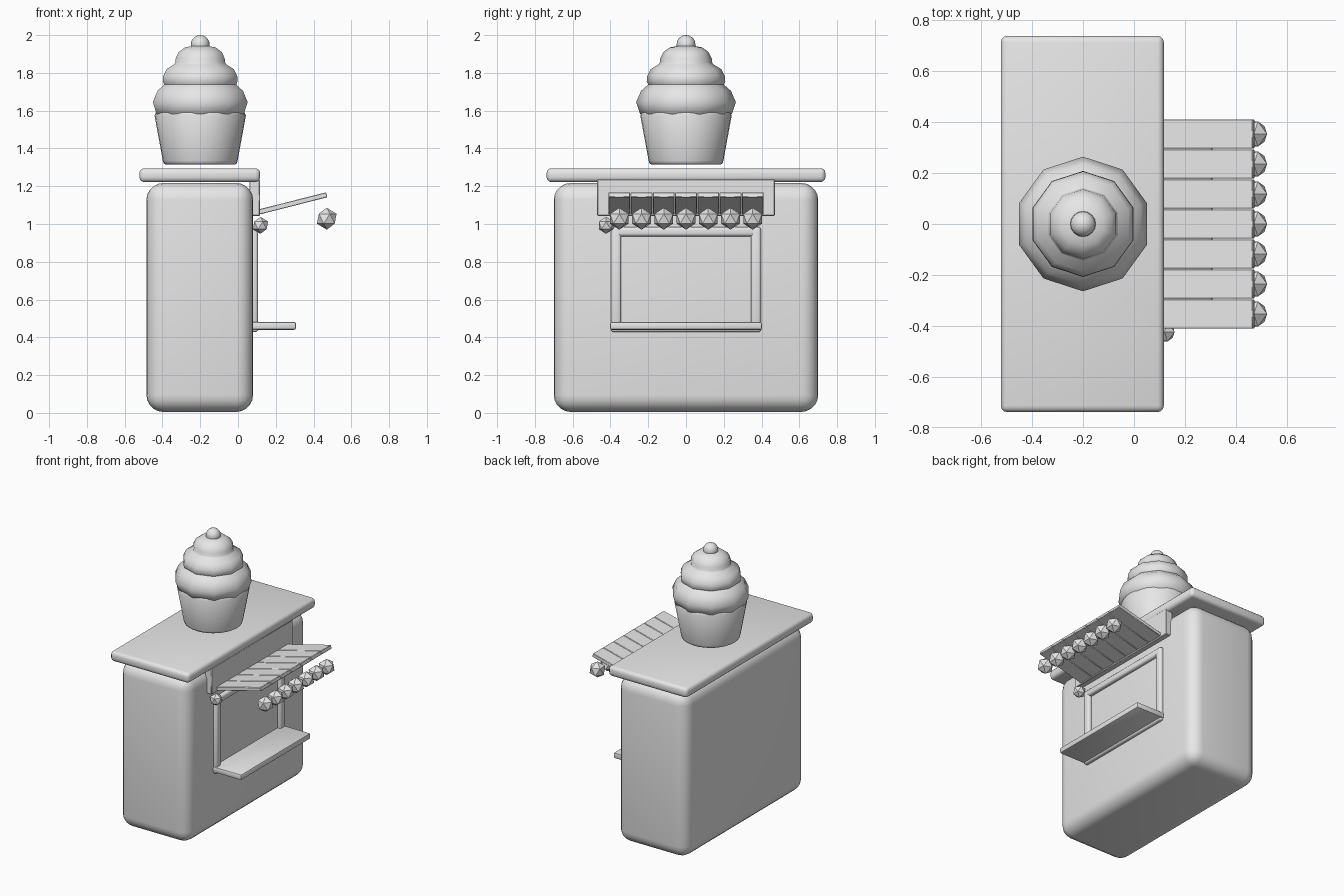
import bpy
import bmesh
import math
from mathutils import Matrix, Vector

if "Cube" in bpy.data.objects:
    bpy.data.objects.remove(bpy.data.objects["Cube"])

grey = bpy.data.materials.new("plain_grey")
grey.diffuse_color = (0.8, 0.8, 0.8, 1)
grey.use_nodes = True
grey.node_tree.nodes["Principled BSDF"].inputs["Base Color"].default_value = grey.diffuse_color


def finish(name, bm, smooth=True, angle=40):
    bmesh.ops.recalc_face_normals(bm, faces=bm.faces[:])
    mesh = bpy.data.meshes.new(name)
    bm.to_mesh(mesh)
    bm.free()
    mesh.materials.append(grey)
    ob = bpy.data.objects.new(name, mesh)
    bpy.context.collection.objects.link(ob)
    if smooth:
        bpy.ops.object.select_all(action='DESELECT')
        ob.select_set(True)
        bpy.context.view_layer.objects.active = ob
        bpy.ops.object.shade_smooth_by_angle(angle=math.radians(angle))
    return ob


def add_box(bm, lo, hi, bevel=0.0, segments=3):
    """Box between two corners, with rounded edges."""
    lo, hi = Vector(lo), Vector(hi)
    tmp = bmesh.new()
    size = hi - lo
    bmesh.ops.create_cube(tmp, size=1, matrix=Matrix.Translation((lo + hi) / 2)
                          @ Matrix.Diagonal((*size, 1)))
    if bevel:
        bmesh.ops.bevel(tmp, geom=tmp.edges[:], offset=bevel, segments=segments,
                        profile=0.5, affect='EDGES')
    part = bpy.data.meshes.new("tmp")
    tmp.to_mesh(part)
    tmp.free()
    bm.from_mesh(part)
    bpy.data.meshes.remove(part)


def box(name, lo, hi, bevel=0.0, segments=3):
    bm = bmesh.new()
    add_box(bm, lo, hi, bevel, segments)
    return finish(name, bm)


def lathe(name, profile, sides, centre_x, angle=40):
    """Turn an (r, z) profile round a vertical axis, with closed ends."""
    bm = bmesh.new()
    rings = []
    for r, z in profile:
        rings.append([bm.verts.new((
            centre_x + r * math.cos(math.pi / 2 + 2 * math.pi * i / sides),
            r * math.sin(math.pi / 2 + 2 * math.pi * i / sides), z))
            for i in range(sides)])
    for a, b in zip(rings, rings[1:]):
        for i in range(sides):
            j = (i + 1) % sides
            bm.faces.new((a[i], a[j], b[j], b[i]))
    bm.faces.new(rings[0])
    bm.faces.new(rings[-1])
    return finish(name, bm, angle=angle)


def bulb(name, centre, radius):
    bm = bmesh.new()
    bmesh.ops.create_icosphere(bm, subdivisions=1, radius=radius,
                               matrix=Matrix.Translation(centre))
    return finish(name, bm, smooth=False)


# Stall body, roof slab and awning backboard
box("stall_body", (-0.485, -0.7, 0.005), (0.08, 0.7, 1.217), 0.09, 5)
box("roof", (-0.522, -0.738, 1.222), (0.117, 0.738, 1.295), 0.025, 3)
box("awning_backboard", (0.06, -0.47, 1.043), (0.116, 0.47, 1.236), 0.004, 1)

# Serving window frame
bm = bmesh.new()
for s in (-1, 1):
    y0, y1 = sorted((s * 0.343, s * 0.397))
    add_box(bm, (0.06, y0, 0.427), (0.106, y1, 0.985), 0.015)
for z0, z1 in ((0.427, 0.478), (0.935, 0.985)):
    add_box(bm, (0.06, -0.397, z0), (0.106, 0.397, z1), 0.015)
finish("window_frame", bm)

# Serving shelf
box("shelf", (0.07, -0.402, 0.44), (0.307, 0.402, 0.482), 0.01, 2)

# Awning slats rising outward, with a bulb under each tip
PITCH = 0.1177
TILT = math.atan2(0.09, 0.355)
for i in range(7):
    y = (i - 3) * PITCH
    bm = bmesh.new()
    add_box(bm, (0, y - 0.0575, -0.0135), (0.369, y + 0.0575, 0.0135), 0.003, 1)
    bm.transform(Matrix.Translation((0.112, 0, 1.064))
                 @ Matrix.Rotation(-TILT, 4, 'Y'))
    finish(f"awning_slat_{i + 1}", bm)
    bulb(f"awning_bulb_{i + 1}", (0.47, y, 1.028), 0.058)

# Small bulb beside the window
bulb("side_bulb", (0.119, -0.423, 0.993), 0.045)

# Giant cupcake: cup, swirled topping and cherry
CX = -0.2
lathe("cupcake_cup", [(0.185, 1.316), (0.194, 1.322), (0.198, 1.335),
                      (0.242, 1.575), (0.235, 1.59)], 32, CX)
lathe("cupcake_topping", [
    (0.20, 1.56), (0.243, 1.583), (0.264, 1.645), (0.238, 1.705), (0.2, 1.738),
    (0.208, 1.755), (0.206, 1.782), (0.187, 1.82), (0.145, 1.845),
    (0.139, 1.855), (0.136, 1.878), (0.12, 1.91), (0.085, 1.935),
    (0.03, 1.945)], 10, CX, 50)
bm = bmesh.new()
bmesh.ops.create_uvsphere(bm, u_segments=16, v_segments=10, radius=0.05,
                          matrix=Matrix.Translation((CX, 0, 1.95)))
finish("cherry", bm)
